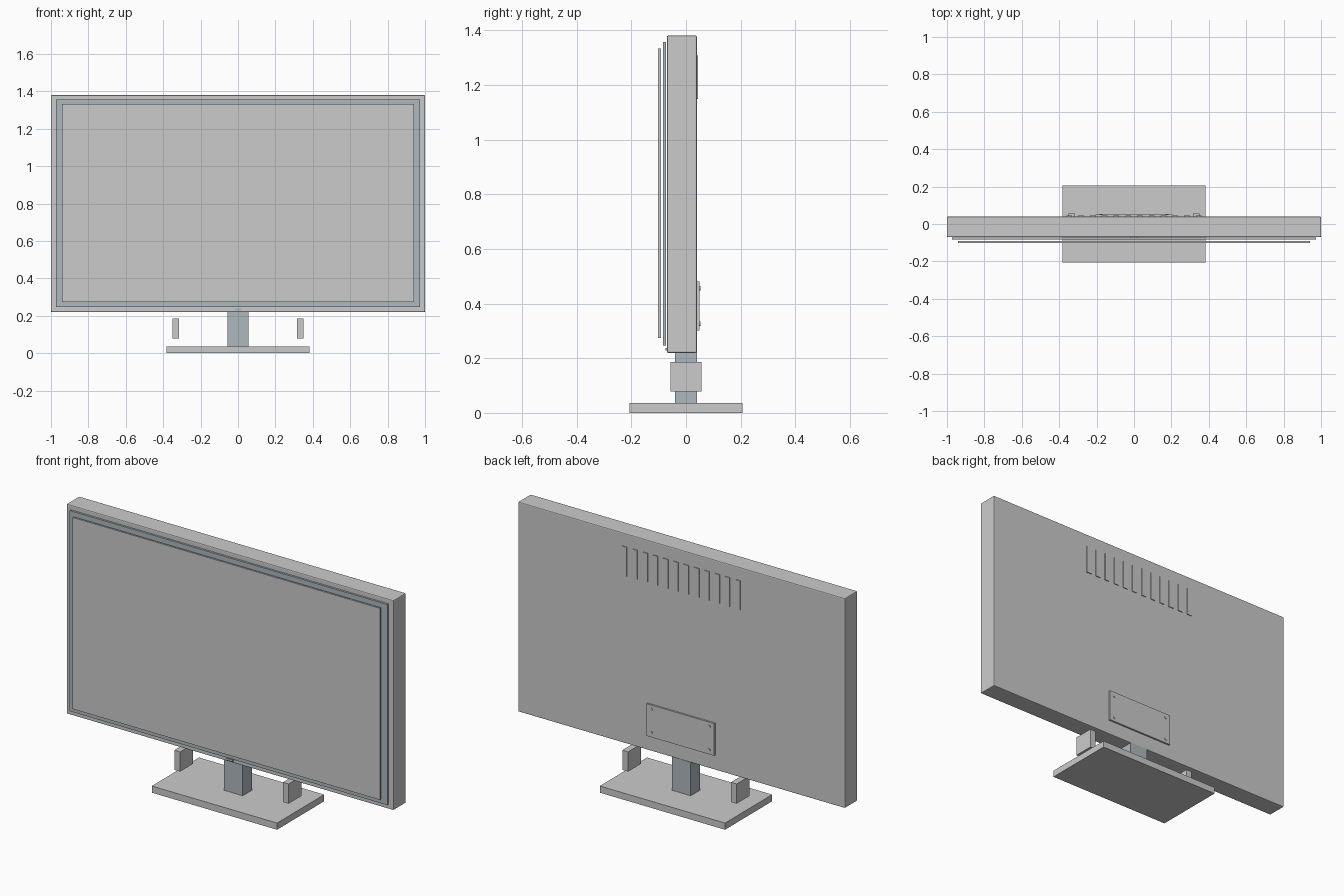
import bpy

if "Cube" in bpy.data.objects:
    bpy.data.objects.remove(bpy.data.objects["Cube"])

steel = bpy.data.materials.new("blue_grey")
steel.diffuse_color = (0.42, 0.49, 0.52, 1)
steel.use_nodes = True
steel.node_tree.nodes["Principled BSDF"].inputs["Base Color"].default_value = steel.diffuse_color


def box(name, x, y, z, mat=None, bevel=0):
    """Box spanning the given (min, max) ranges."""
    bpy.ops.mesh.primitive_cube_add(size=1)
    ob = bpy.context.object
    ob.name = name
    ob.location = [(a + b) / 2 for a, b in (x, y, z)]
    ob.scale = [b - a for a, b in (x, y, z)]
    bpy.ops.object.transform_apply(location=False, rotation=False, scale=True)
    if mat:
        ob.data.materials.append(mat)
    if bevel:
        m = ob.modifiers.new("bevel", 'BEVEL')
        m.width, m.segments = bevel, 2
    return ob


def span(c, w):
    return (c - w / 2, c + w / 2)


# Display: housing, bezel, floating screen panel
box("housing", (-1, 1), (-0.07, 0.04), (0.22, 1.38), bevel=0.005)
box("bezel", (-0.972, 0.972), (-0.084, -0.073), (0.247, 1.356), steel)
box("screen", (-0.94, 0.94), (-0.102, -0.092), (0.274, 1.333))
box("power_light", (-0.02, 0.02), (-0.075, -0.065), (0.228, 0.238), steel)

# Stand
box("stand_base", (-0.383, 0.383), (-0.206, 0.206), (0, 0.037))
box("stand_neck", (-0.057, 0.057), (-0.04, 0.04), (0.035, 0.222), steel)
for side, s in (("left", -1), ("right", 1)):
    box("stand_bracket_" + side, span(s * 0.332, 0.035), (-0.057, 0.057), (0.078, 0.187))

# Rear cover plate with corner screws
box("rear_plate", (-0.207, 0.207), (0.035, 0.05), (0.302, 0.48))
for x in (-0.177, 0.177):
    for z in (0.326, 0.456):
        bpy.ops.mesh.primitive_cylinder_add(vertices=12, radius=0.008, depth=0.012,
                                            location=(x, 0.047, z),
                                            rotation=(1.5707963, 0, 0))
        bpy.context.object.name = "plate_screw"

# Row of raised rear vents
for i in range(12):
    box("rear_vent", span((i - 5.5) * 0.063, 0.03), (0.035, 0.0445), (1.148, 1.308))
